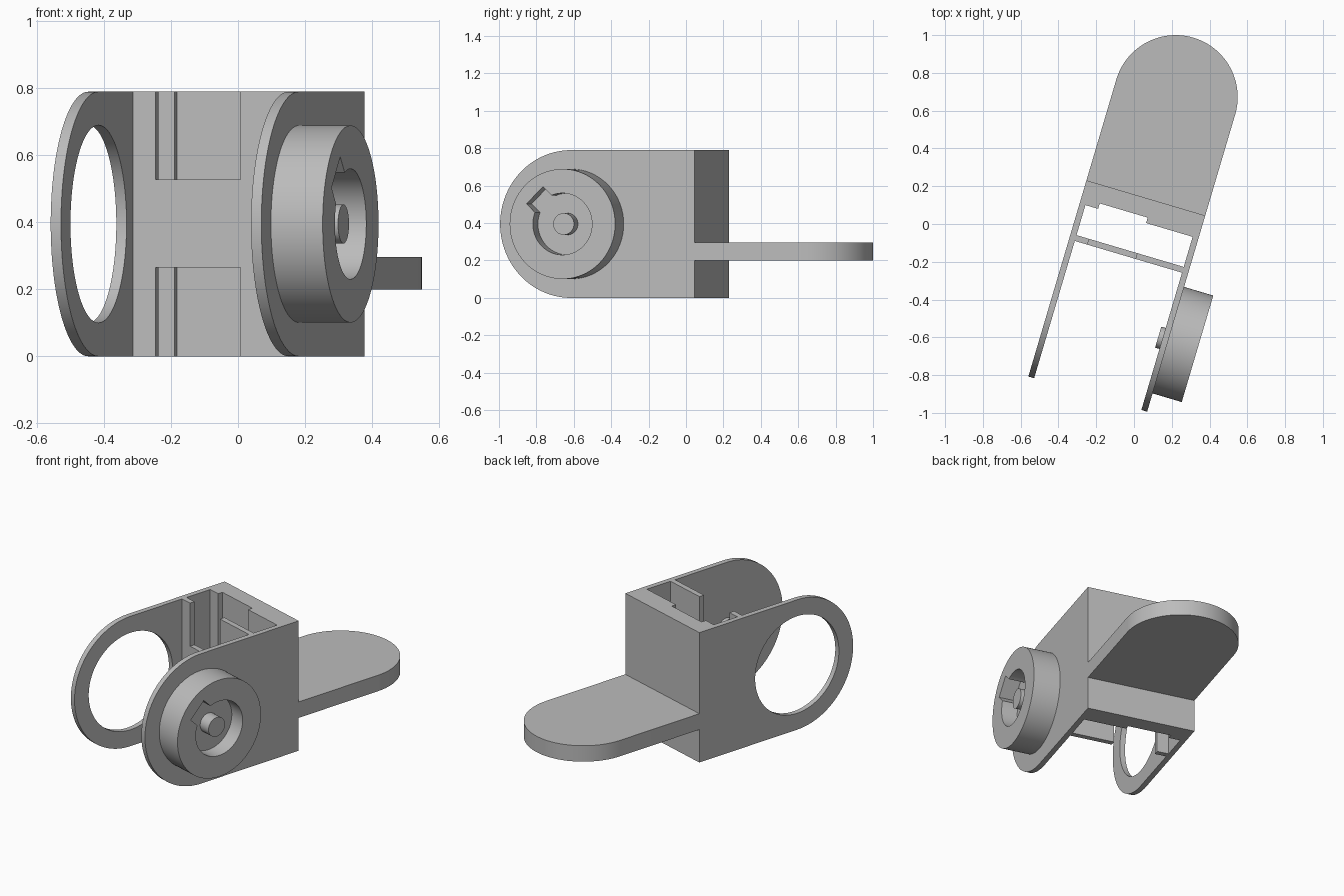
import bpy
import bmesh
from math import sin, cos, pi, asin, radians
from mathutils import Matrix

cube = bpy.data.objects.get("Cube")
if cube:
    bpy.data.objects.remove(cube, do_unlink=True)

grey = bpy.data.materials.new("plain grey")
grey.use_nodes = True
colour = (0.5, 0.5, 0.5, 1)
grey.diffuse_color = colour
grey.node_tree.nodes["Principled BSDF"].inputs["Base Color"].default_value = colour

# Main sizes: the bracket is built straight, then turned about z
TURN = Matrix.Rotation(radians(-16.5), 4, 'Z')
LEFT, RIGHT = -0.307, 0.349
FRONT, BACK = -0.933, 0.15
HEIGHT, WALL = 0.79, 0.032
R = HEIGHT / 2
EYE = FRONT + R          # depth position of the round wall ends
MID = (LEFT + RIGHT) / 2
IN_L, IN_R = LEFT + WALL, RIGHT - WALL

# Profile planes: extruded sideways, front to back, or upwards
SIDE = Matrix(((0, 0, 1, 0), (1, 0, 0, 0), (0, 1, 0, 0), (0, 0, 0, 1)))
FACE = Matrix(((1, 0, 0, 0), (0, 0, -1, 0), (0, 1, 0, 0), (0, 0, 0, 1)))
FLAT = Matrix.Identity(4)


def arc(cx, cy, r, start, end, n):
    steps = [start + (end - start) * i / n for i in range(n + 1)]
    return [(cx + r * cos(a), cy + r * sin(a)) for a in steps]


def circle(r, n=96):
    return arc(EYE, R, r, 0, 2 * pi, n)[:-1]


def plate(name, plane, low, high, *outlines):
    """Extrude a filled outline (with optional holes) from low to high."""
    curve = bpy.data.curves.new(name, 'CURVE')
    curve.dimensions = '2D'
    curve.fill_mode = 'BOTH'
    curve.extrude = (high - low) / 2
    for pts in outlines:
        spline = curve.splines.new('POLY')
        spline.points.add(len(pts) - 1)
        for p, (x, y) in zip(spline.points, pts):
            p.co = (x, y, 0, 1)
        spline.use_cyclic_u = True
    temp = bpy.data.objects.new(name + "_profile", curve)
    bpy.context.collection.objects.link(temp)
    bpy.context.view_layer.update()
    mesh = bpy.data.meshes.new_from_object(
        temp.evaluated_get(bpy.context.evaluated_depsgraph_get()))
    bpy.data.objects.remove(temp, do_unlink=True)

    bm = bmesh.new()
    bm.from_mesh(mesh)
    bmesh.ops.remove_doubles(bm, verts=bm.verts, dist=1e-5)
    bmesh.ops.translate(bm, verts=bm.verts, vec=(0, 0, (low + high) / 2))
    bmesh.ops.transform(bm, verts=bm.verts, matrix=TURN @ plane)
    bmesh.ops.recalc_face_normals(bm, faces=bm.faces)
    bm.to_mesh(mesh)
    bm.free()
    mesh.materials.clear()
    mesh.materials.append(grey)
    mesh.name = name
    ob = bpy.data.objects.new(name, mesh)
    bpy.context.collection.objects.link(ob)
    bpy.ops.object.select_all(action='DESELECT')
    ob.select_set(True)
    bpy.context.view_layer.objects.active = ob
    bpy.ops.object.shade_smooth_by_angle(angle=radians(30))
    return ob


# Side walls with round front ends; the left one is a ring
wall = [(BACK, 0), (BACK, HEIGHT)] + arc(EYE, R, R, pi / 2, 3 * pi / 2, 64)
plate("left_ring_wall", SIDE, LEFT, IN_L, wall, circle(0.295))
plate("right_wall", SIDE, IN_R, RIGHT, wall)

# Thick back wall with a shallow slot on its inner face
SLOT_L, SLOT_R = -0.205, 0.06
INNER = 0.023
plate("back_wall", FLAT, 0, HEIGHT, [
    (IN_L, BACK), (IN_L, INNER), (SLOT_L, INNER), (SLOT_L, INNER + 0.03),
    (SLOT_R, INNER + 0.03), (SLOT_R, INNER), (IN_R, INNER), (IN_R, BACK)])

# Thin partition, notched from above and below
LOW, HIGH = 0.265, 0.528
plate("partition", FACE, 0.143, 0.175, [
    (IN_L, 0), (SLOT_L, 0), (SLOT_L, LOW), (SLOT_R, LOW), (SLOT_R, 0),
    (IN_R, 0), (IN_R, HEIGHT), (SLOT_R, HEIGHT), (SLOT_R, HIGH),
    (SLOT_L, HIGH), (SLOT_L, HEIGHT), (IN_L, HEIGHT)])

# Rounded tongue behind the box
half = (RIGHT - LEFT) / 2
plate("tongue", FLAT, 0.2, 0.297,
      [(LEFT, BACK), (RIGHT, BACK)] + arc(MID, 0.707, half, 0, pi, 64))

# Drum on the right wall: solid base, then a rim with a keyed hole
DRUM, HOLE, KEY = 0.294, 0.165, 0.065
FLOOR, TOP = RIGHT + 0.065, RIGHT + 0.161
plate("drum_base", SIDE, RIGHT, FLOOR, circle(DRUM))
aim, spread = 3 * pi / 4, asin(KEY / HOLE)
keyed = arc(EYE, R, HOLE, aim + spread, aim - spread + 2 * pi, 72)
for side in (1, -1):
    reach = 0.218
    keyed.append((EYE + reach * cos(aim) + side * KEY * sin(aim),
                  R + reach * sin(aim) - side * KEY * cos(aim)))
plate("drum_rim", SIDE, FLOOR, TOP, circle(DRUM), keyed)

# Centre pin, showing inside the drum and through the wall
plate("centre_pin", SIDE, IN_R - 0.024, TOP - 0.022, circle(0.058, 48))
